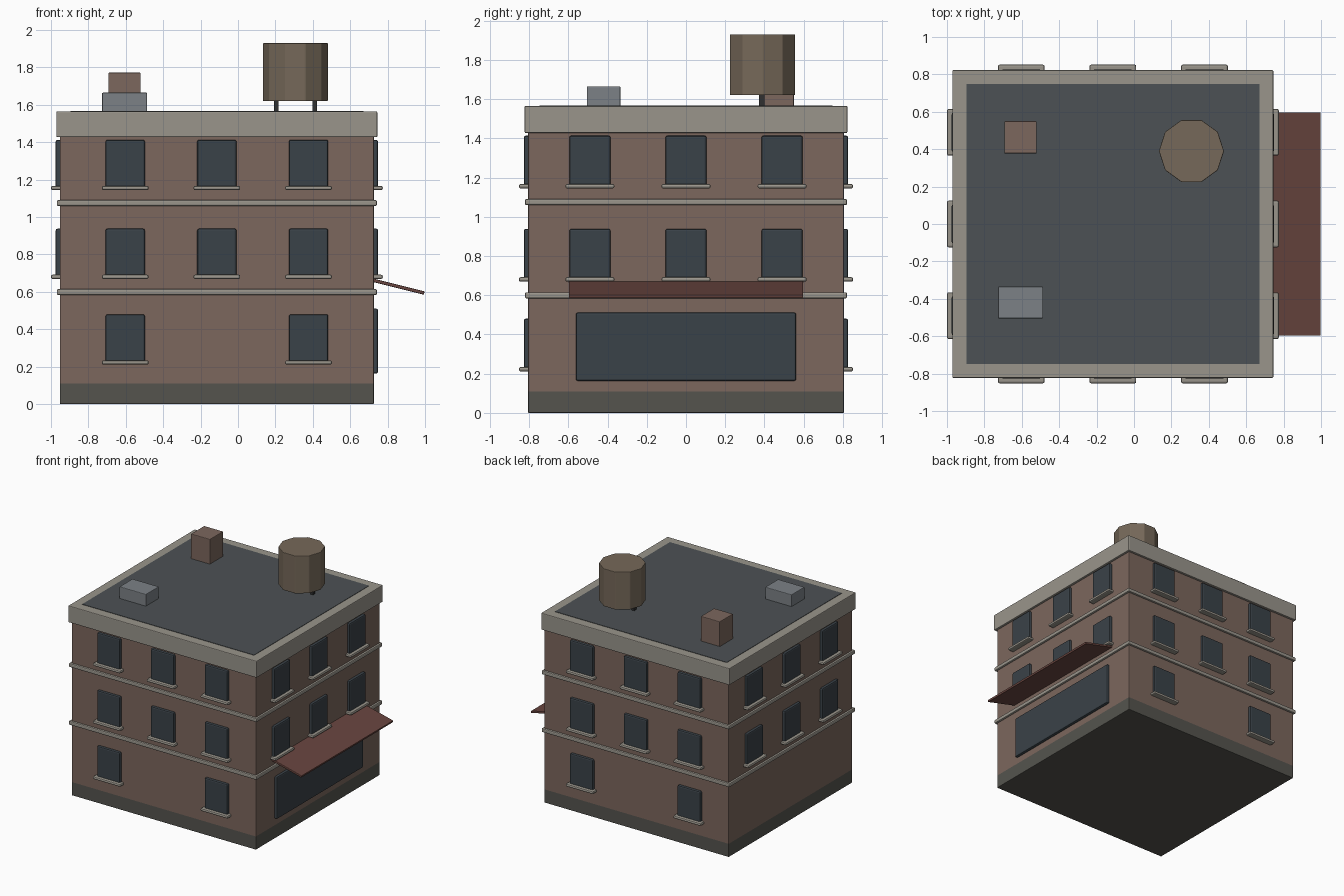
import bpy, bmesh
from math import radians
from mathutils import Matrix, Vector

if "Cube" in bpy.data.objects:
    bpy.data.objects.remove(bpy.data.objects["Cube"])


def material(name, r, g, b):
    m = bpy.data.materials.new(name)
    m.diffuse_color = (r, g, b, 1)
    m.use_nodes = True
    m.node_tree.nodes["Principled BSDF"].inputs["Base Color"].default_value = m.diffuse_color
    return m


BRICK = material("brick", 0.20, 0.135, 0.11)
BASE = material("base_stone", 0.09, 0.088, 0.076)
TRIM = material("trim", 0.32, 0.30, 0.26)
GLASS = material("glass", 0.042, 0.054, 0.065)
DECK = material("roof_felt", 0.073, 0.083, 0.089)
CANVAS = material("awning_red", 0.14, 0.06, 0.05)
WOOD = material("tank_wood", 0.18, 0.14, 0.10)
METAL = material("metal", 0.20, 0.22, 0.24)
DARK = material("dark_metal", 0.03, 0.03, 0.03)


def finish(name, bm, mat, bevel=0.0, matrix=Matrix()):
    if bevel:
        bmesh.ops.bevel(bm, geom=bm.edges[:], offset=bevel, segments=2,
                        profile=0.5, affect='EDGES', clamp_overlap=True)
    bm.transform(matrix)
    me = bpy.data.meshes.new(name)
    bm.to_mesh(me)
    bm.free()
    me.materials.append(mat)
    ob = bpy.data.objects.new(name, me)
    bpy.context.collection.objects.link(ob)
    return ob


def box(name, lo, hi, mat, bevel=0.0, matrix=Matrix()):
    lo, hi = Vector(lo), Vector(hi)
    bm = bmesh.new()
    bmesh.ops.create_cube(bm, size=1)
    bm.transform(Matrix.Translation((lo + hi) / 2) @ Matrix.Diagonal((*(hi - lo), 1)))
    return finish(name, bm, mat, bevel, matrix)


CX, HX, HY = -0.113, 0.84, 0.805     # body centre and half sizes


def slab(name, grow, z0, z1, mat, bevel):
    return box(name, (CX - HX - grow, -HY - grow, z0),
               (CX + HX + grow, HY + grow, z1), mat, bevel)


# Brick body with a grey base band
body = slab("body", 0, 0, 1.44, BRICK, 0.005)
body.data.materials.append(BASE)
bm = bmesh.new()
bm.from_mesh(body.data)
bmesh.ops.bisect_plane(bm, geom=bm.verts[:] + bm.edges[:] + bm.faces[:],
                       plane_co=(0, 0, 0.11), plane_no=(0, 0, 1))
for f in bm.faces:
    f.material_index = int(f.calc_center_median().z < 0.11)
bm.to_mesh(body.data)
bm.free()

# Floor bands, cornice and roof deck
for i, z in enumerate((0.599, 1.075)):
    slab(f"floor_band_{i + 1}", 0.016, z - 0.016, z + 0.016, TRIM, 0.008)
slab("cornice", 0.018, 1.427, 1.565, TRIM, 0.006)
slab("roof_deck", -0.057, 1.54, 1.568, DECK, 0)

# Windows and sills: wall name, turn, distance to wall, ground floor offsets
SP = 0.49
walls = (("front", 0, HY, (-SP, SP)), ("right", 90, HX, ()),
         ("back", 180, HY, (-SP, SP)), ("left", 270, HX, ()))
for wall, turn, dist, ground in walls:
    m = Matrix.Translation((CX, 0, 0)) @ Matrix.Rotation(radians(turn), 4, 'Z')
    for floor, z in enumerate((0.222, 0.680, 1.155)):
        for u in (ground if floor == 0 else (-SP, 0, SP)):
            tag = f"{wall}_{floor}_{u:+.1f}"
            box("window_" + tag, (u - 0.105, -dist - 0.022, z),
                (u + 0.105, -dist + 0.02, z + 0.258), GLASS, 0.010, m)
            box("sill_" + tag, (u - 0.125, -dist - 0.047, z - 0.011),
                (u + 0.125, -dist + 0.02, z + 0.012), TRIM, 0.009, m)

# Shop window and sloping awning on the right side
X1 = CX + HX
box("shop_window", (X1 - 0.02, -0.562, 0.163), (X1 + 0.022, 0.562, 0.511), GLASS, 0.010)
box("awning", (-0.03, -0.597, -0.009), (0.277, 0.597, 0.009), CANVAS, 0.004,
    Matrix.Translation((X1, 0, 0.661)) @ Matrix.Rotation(radians(14), 4, 'Y'))

# Water tank on two legs
bm = bmesh.new()
bmesh.ops.create_cone(bm, cap_ends=True, segments=10, radius1=0.174, radius2=0.174, depth=0.31)
ring = Matrix.Rotation(radians(90), 4, 'Z')
finish("water_tank", bm, WOOD, 0.004, Matrix.Translation((0.307, 0.39, 1.775)) @ ring)
for i, x in enumerate((0.204, 0.410)):
    box(f"tank_leg_{i + 1}", (x - 0.012, 0.373, 1.55), (x + 0.012, 0.4, 1.63), DARK)

# Chimney and roof vent unit
box("chimney", (-0.693, 0.377, 1.55), (-0.520, 0.55, 1.772), BRICK, 0.005)
box("roof_vent_unit", (-0.727, -0.505, 1.55), (-0.486, -0.335, 1.665), METAL, 0.005)
